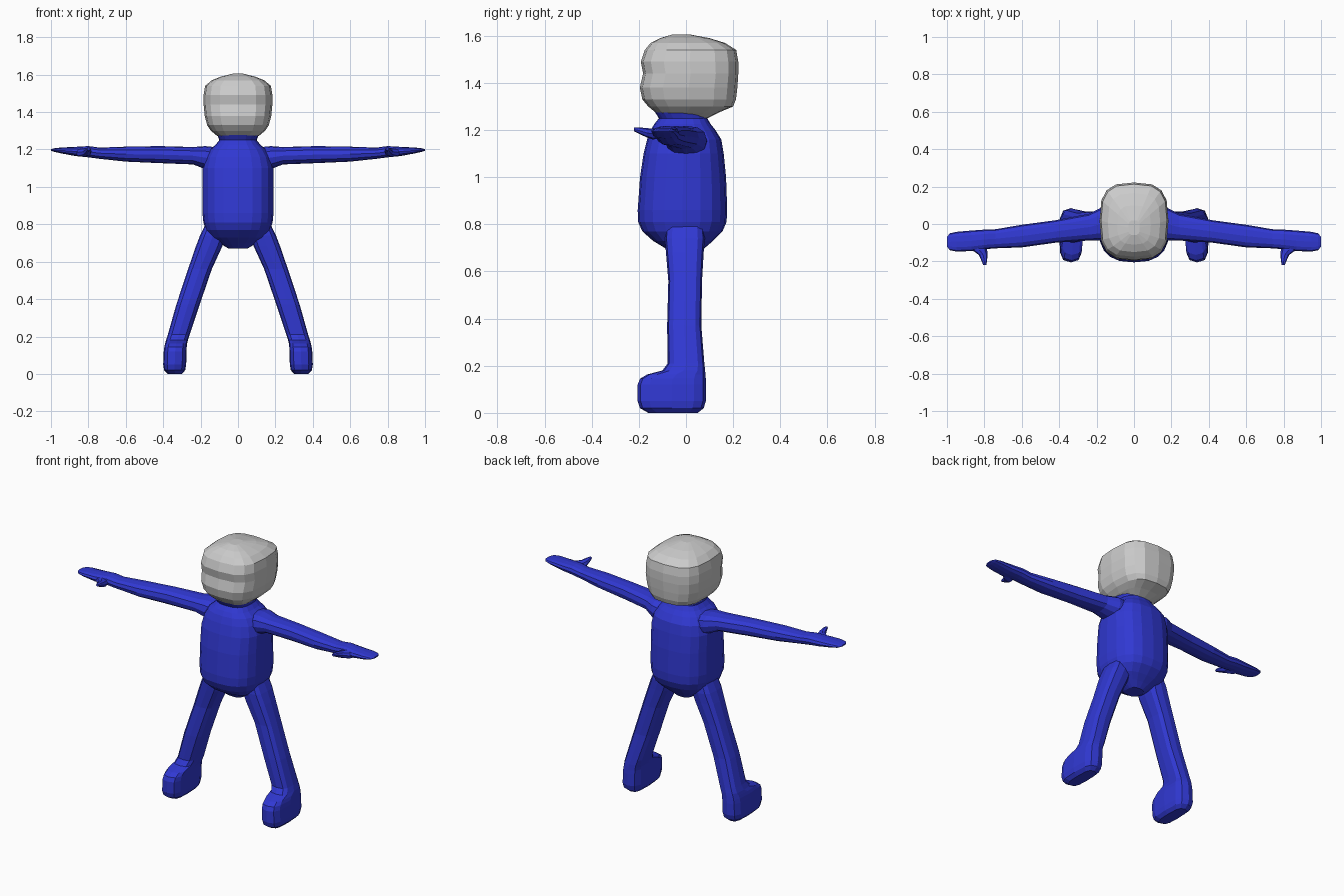
import bpy, bmesh, math
from mathutils import Vector


def loft(name, rings, axis="z", n=16, e=2.6, side=1):
    """Closed skin through superellipse rings (t, u0, u1, v0, v1) along an axis."""
    place = {"z": lambda t, u, v: Vector((u, v, t)),
             "x": lambda t, u, v: Vector((t, u, v)),
             "y": lambda t, u, v: Vector((u, t, v))}[axis]
    bm = bmesh.new()
    loops = []
    for t, u0, u1, v0, v1 in rings:
        loop = []
        for i in range(n):
            a = 2 * math.pi * i / n
            c, s = math.cos(a), math.sin(a)
            u = (u0 + u1) / 2 + (u1 - u0) / 2 * math.copysign(abs(c) ** (2 / e), c)
            v = (v0 + v1) / 2 + (v1 - v0) / 2 * math.copysign(abs(s) ** (2 / e), s)
            p = place(t, u, v)
            p.x *= side
            loop.append(bm.verts.new(p))
        loops.append(loop)
    for a, b in zip(loops, loops[1:]):
        for i in range(n):
            j = (i + 1) % n
            bm.faces.new((a[i], a[j], b[j], b[i]))
    bm.faces.new(loops[0])
    bm.faces.new(loops[-1])
    bmesh.ops.recalc_face_normals(bm, faces=bm.faces)
    me = bpy.data.meshes.new(name)
    bm.to_mesh(me)
    bm.free()
    ob = bpy.data.objects.new(name, me)
    bpy.context.collection.objects.link(ob)
    return ob


def centred(rows):
    """(z, half width, front y, back y) -> ring."""
    return [(z, -w, w, y0, y1) for z, w, y0, y1 in rows]


blue = bpy.data.materials.new("blue")
blue.diffuse_color = (0.03, 0.04, 0.65, 1)

# Torso with neck
body = loft("body", centred([
    (0.67, .05, -.05, .05), (0.70, .10, -.09, .08), (0.73, .145, -.14, .115),
    (0.77, .172, -.185, .155), (0.81, .185, -.203, .172), (0.86, .19, -.205, .175),
    (1.0, .19, -.195, .17), (1.1, .19, -.18, .16), (1.16, .175, -.165, .15),
    (1.2, .15, -.15, .125), (1.225, .12, -.135, .105), (1.25, .10, -.115, .09),
    (1.29, .115, -.14, .08)]), n=20)

# Leg and foot: one skin from hip to sole
leg_rings = [
    (.85, .06, .15, -.08, .07), (.74, .065, .203, -.09, .08), (.68, .085, .226, -.085, .075),
    (.56, .14, .267, -.075, .068), (.37, .205, .33, -.08, .065), (.21, .258, .375, -.078, .078),
    (.18, .268, .385, -.10, .081), (.163, .272, .39, -.165, .083), (.145, .274, .394, -.195, .084),
    (.12, .275, .397, -.205, .085), (.05, .277, .40, -.205, .084), (.02, .282, .395, -.195, .075),
    (.0, .30, .375, -.16, .05)]

# Arm and mitten hand
arm_rings = [
    (.10, -.08, .09, 1.07, 1.21), (.175, -.087, .088, 1.095, 1.218), (.24, -.088, .055, 1.12, 1.213),
    (.42, -.10, .02, 1.127, 1.218), (.60, -.125, -.004, 1.135, 1.215), (.74, -.13, -.028, 1.15, 1.21),
    (.80, -.135, -.03, 1.158, 1.218), (.87, -.145, -.035, 1.165, 1.214),
    (.95, -.147, -.042, 1.18, 1.21), (.985, -.14, -.05, 1.188, 1.206), (1.0, -.12, -.07, 1.193, 1.201)]

# Thumb, pointing forward
thumb_rings = [
    (-.10, .79, .90, 1.167, 1.205), (-.14, .785, .865, 1.16, 1.207), (-.165, .783, .83, 1.168, 1.208),
    (-.20, .786, .814, 1.185, 1.212), (-.22, .79, .806, 1.195, 1.21)]

# Fuse limbs of both sides into the body
body.data.materials.append(blue)
bpy.context.view_layer.objects.active = body
for side in (1, -1):
    for name, rings, axis, n, e in (("leg", leg_rings, "z", 12, 3.2),
                                    ("arm", arm_rings, "x", 12, 2.4),
                                    ("thumb", thumb_rings, "y", 8, 2.2)):
        limb = loft(name, rings, axis, n, e, side)
        limb.data.materials.append(blue)
        mod = body.modifiers.new(name, "BOOLEAN")
        mod.operation, mod.solver, mod.object = "UNION", "EXACT", limb
        bpy.ops.object.modifier_apply(modifier=mod.name)
        bpy.data.objects.remove(limb)

# Head: faceted rounded block with a slight dip below the brow
head = loft("head", centred([
    (1.25, .07, -.06, .09), (1.275, .115, -.13, .14), (1.30, .145, -.16, .20),
    (1.33, .165, -.185, .212), (1.38, .178, -.196, .218), (1.44, .184, -.182, .222),
    (1.49, .184, -.192, .222), (1.54, .176, -.175, .213), (1.57, .14, -.15, .165),
    (1.59, .09, -.11, .10), (1.605, .03, -.06, .02)]), n=16, e=3)
